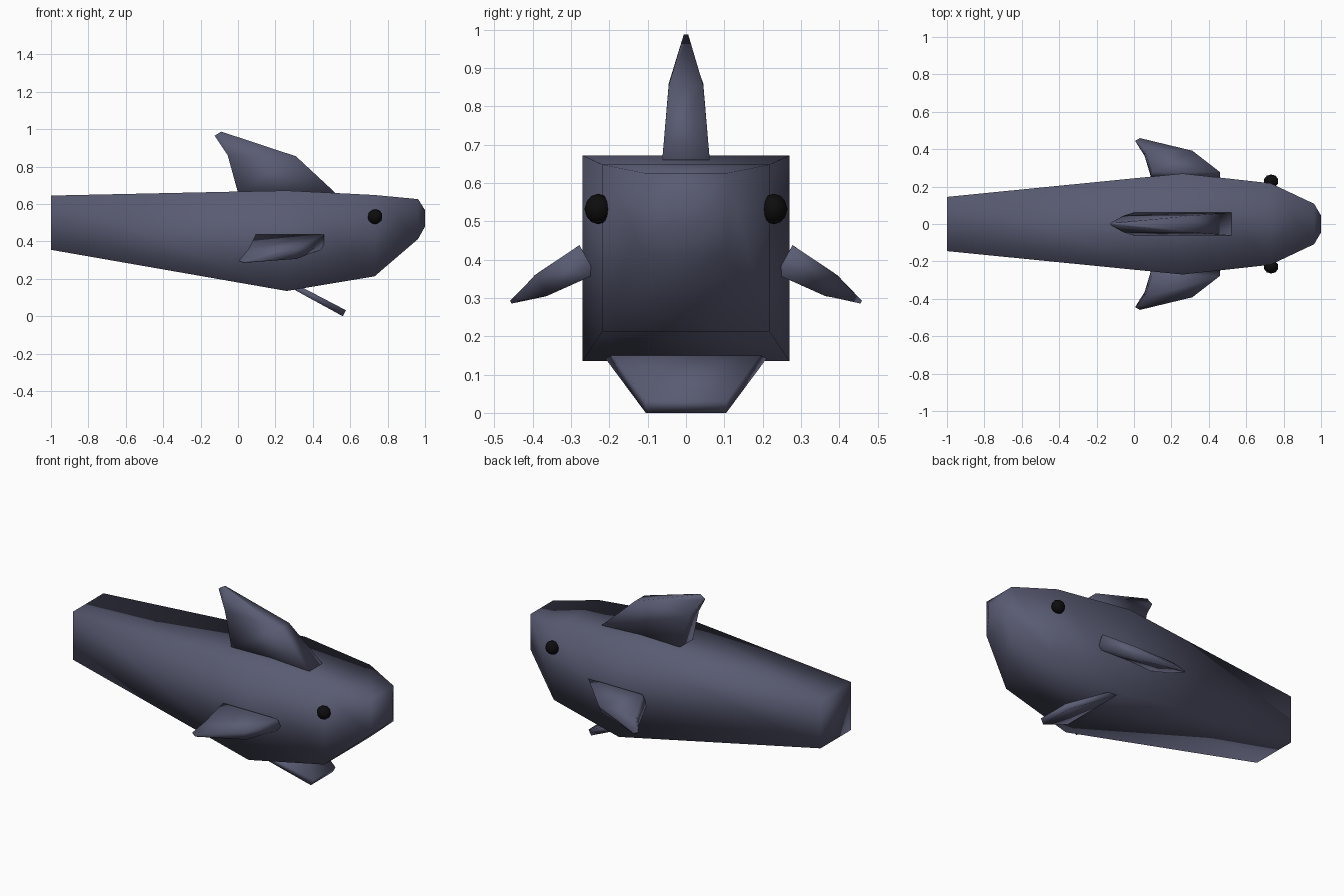
import bpy
import math
from mathutils import Matrix, Vector

if "Cube" in bpy.data.objects:
    bpy.data.objects.remove(bpy.data.objects["Cube"])


def material(name, color):
    m = bpy.data.materials.new(name)
    m.diffuse_color = color
    m.use_nodes = True
    m.node_tree.nodes["Principled BSDF"].inputs["Base Color"].default_value = m.diffuse_color
    return m


SKIN = material("slate_skin", (0.10, 0.105, 0.17, 1))
BLACK = material("eye_black", (0.004, 0.004, 0.004, 1))


def loft(name, rings, matrix=None):
    """Skin four-cornered rings, close both ends, shade smooth."""
    verts = [Vector(p) for ring in rings for p in ring]
    if matrix:
        verts = [matrix @ v for v in verts]
    faces = [(0, 1, 2, 3), tuple(len(verts) - 4 + i for i in range(4))]
    for r in range(len(rings) - 1):
        for i in range(4):
            a, b = r * 4 + i, r * 4 + (i + 1) % 4
            faces.append((a, b, b + 4, a + 4))
    mesh = bpy.data.meshes.new(name)
    mesh.from_pydata(verts, [], faces)
    ob = bpy.data.objects.new(name, mesh)
    bpy.context.collection.objects.link(ob)
    bpy.context.view_layer.objects.active = ob
    ob.select_set(True)
    bpy.ops.object.mode_set(mode='EDIT')
    bpy.ops.mesh.select_all(action='SELECT')
    bpy.ops.mesh.normals_make_consistent(inside=False)
    bpy.ops.object.mode_set(mode='OBJECT')
    mesh.shade_smooth()
    mesh.materials.append(SKIN)
    ob.select_set(False)
    return ob


# Body: (x, half width, bottom, top) from tail stump to nose
body = [(-1.0, 0.145, 0.355, 0.645), (0.26, 0.27, 0.135, 0.672),
        (0.73, 0.218, 0.213, 0.648), (0.963, 0.108, 0.413, 0.626),
        (1.0, 0.045, 0.48, 0.567)]
loft("body", [[(x, -w, lo), (x, w, lo), (x, w, hi), (x, -w, hi)]
              for x, w, lo, hi in body])

# Fin shape shared by back and side fins: (rear x, rear z, front x, front z, half thickness)
fin = [(0.0, 0.0, 0.52, 0.0, 0.062), (-0.055, 0.2, 0.31, 0.195, 0.045),
       (-0.125, 0.305, -0.09, 0.327, 0.006)]
fin_rings = [[(x0, -t, z0), (x1, -t, z1), (x1, t, z1), (x0, t, z0)]
             for x0, z0, x1, z1, t in fin]
loft("back_fin", fin_rings, Matrix.Translation((0, 0, 0.66)))

# Side fins: the same shape, smaller and tilted down and outward
for side, label in ((-1, "right"), (1, "left")):
    place = (Matrix.Translation((0.095, side * 0.257, 0.40))
             @ Matrix.Rotation(-side * math.radians(119), 4, 'X')
             @ Matrix.Scale(0.7, 4))
    loft(label + "_side_fin", fin_rings, place)

# Lower jaw: thin tapered plate hanging below the belly
loft("jaw_plate", [
    [(0.24, -0.235, 0.175), (0.24, 0.235, 0.175), (0.255, 0.23, 0.2), (0.255, -0.23, 0.2)],
    [(0.56, -0.105, 0.0), (0.56, 0.105, 0.0), (0.577, 0.105, 0.032), (0.577, -0.105, 0.032)]])

# Eyes
for side, label in ((-1, "right"), (1, "left")):
    bpy.ops.mesh.primitive_ico_sphere_add(subdivisions=2, radius=0.04,
                                          location=(0.733, side * 0.229, 0.532))
    eye = bpy.context.object
    eye.name = label + "_eye"
    eye.scale.y = 0.9
    eye.data.shade_smooth()
    eye.data.materials.append(BLACK)
